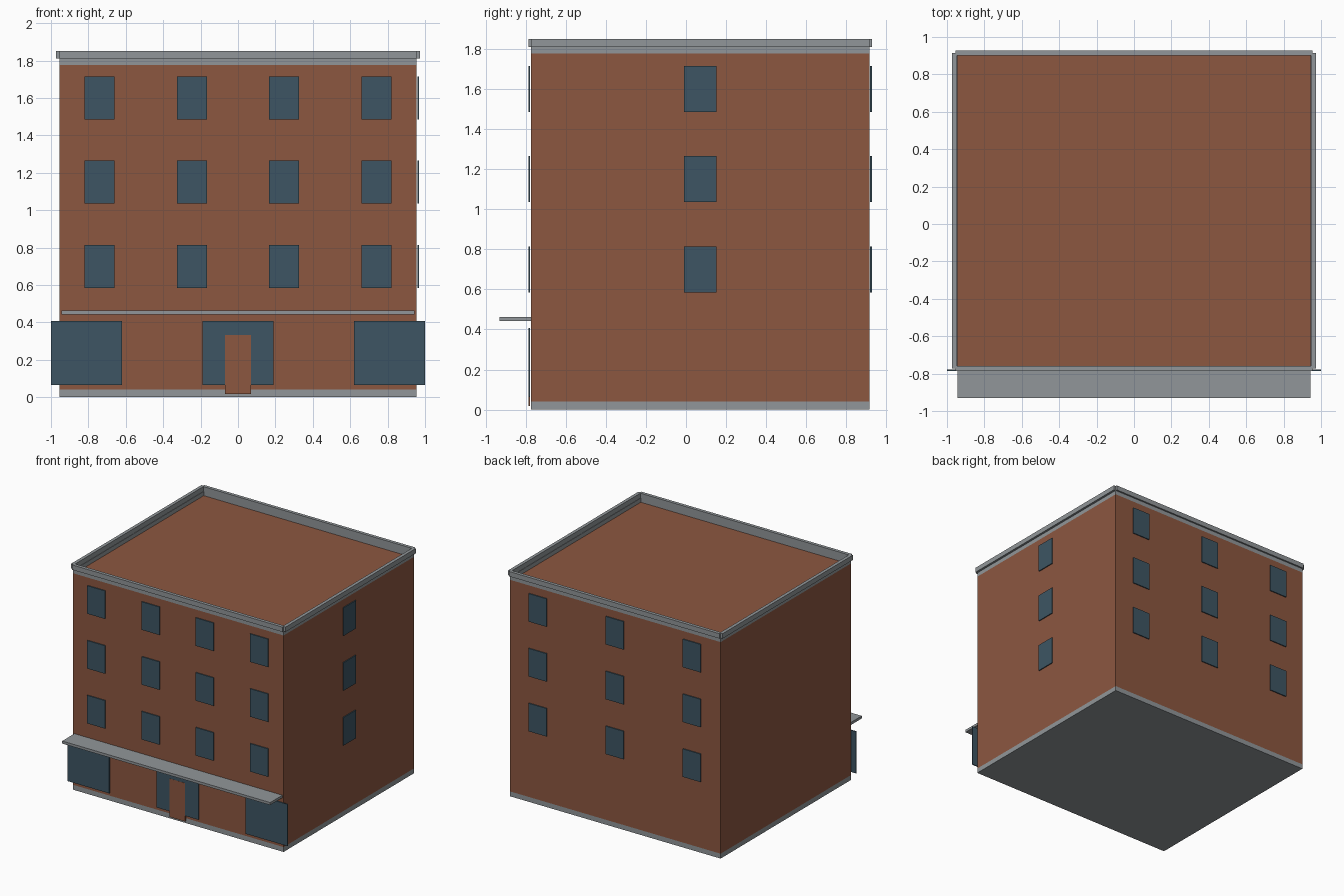
import bpy

if "Cube" in bpy.data.objects:
    bpy.data.objects.remove(bpy.data.objects["Cube"])


def material(name, rgb):
    m = bpy.data.materials.new(name)
    m.diffuse_color = (*rgb, 1.0)
    m.use_nodes = True
    m.node_tree.nodes["Principled BSDF"].inputs["Base Color"].default_value = m.diffuse_color
    return m


BRICK = material("brick", (0.262, 0.095, 0.051))
GLASS = material("dark_glass", (0.047, 0.091, 0.125))
STONE = material("grey_stone", (0.283, 0.305, 0.319))


def box(name, x, y, z, mat):
    """Box from (min, max) ranges on each axis."""
    bpy.ops.mesh.primitive_cube_add(
        size=1, location=[(a + b) / 2 for a, b in (x, y, z)])
    ob = bpy.context.object
    ob.name = name
    ob.scale = [b - a for a, b in (x, y, z)]
    bpy.ops.object.transform_apply(location=False, rotation=False, scale=True)
    ob.data.materials.append(mat)
    return ob


def span(centre, size):
    return (centre - size / 2, centre + size / 2)


# main dimensions
HX, Y0, Y1 = 0.955, -0.773, 0.915
YC = (Y0 + Y1) / 2
BASE, ROOF, RIM, TOP = 0.04, 1.776, 1.81, 1.85
GAP, OUT = 0.004, 0.012        # plates stand slightly proud of the walls

# body and plinth
box("plinth", (-HX, HX), (Y0, Y1), (0, BASE), STONE)
box("brick_body", (-HX, HX), (Y0, Y1), (BASE, ROOF), BRICK)

# parapet walls with wider coping on top
T, C = 0.012, 0.0135
for side, y, s in (("front", Y0, 1), ("back", Y1, -1)):
    box(f"parapet_{side}", (-HX, HX), sorted((y, y + s * T)), (ROOF, RIM), STONE)
    box(f"coping_{side}", (-HX, HX), (y - C, y + C), (RIM, TOP), STONE)
for side, x, s in (("left", -HX, 1), ("right", HX, -1)):
    box(f"parapet_{side}", sorted((x, x + s * T)), (Y0 + T, Y1 - T), (ROOF, RIM), STONE)
    box(f"coping_{side}", (x - 0.018, x + 0.009) if s > 0 else (x - 0.009, x + 0.018),
        (Y0, Y1), (RIM, TOP), STONE)

# windows on three upper floors: four in front, three behind, one on the right
W, H = 0.162, 0.23
for floor, zc in enumerate((0.70, 1.15, 1.60), 1):
    z = span(zc, H)
    for xc in (-0.74, -0.246, 0.246, 0.74):
        box(f"front_window_{floor}", span(xc, W), (Y0 - OUT, Y0 - GAP), z, GLASS)
    for xc in (-0.70, 0, 0.70):
        box(f"back_window_{floor}", span(xc, W), (Y1 + GAP, Y1 + OUT), z, GLASS)
    box(f"right_window_{floor}", (HX + GAP, HX + OUT), span(YC, W), z, GLASS)

# shop windows, the outer two overhang the corners
for xc in (-0.81, 0, 0.81):
    box("shop_window", span(xc, 0.38), (Y0 - OUT, Y0 - GAP), (0.064, 0.407), GLASS)

# door and canopy
box("door", (-0.07, 0.07), (Y0 - OUT - 0.001, Y0 - GAP), (0.018, 0.333), BRICK)
box("canopy", (-0.944, 0.944), (-0.931, Y0), (0.442, 0.463), STONE)
